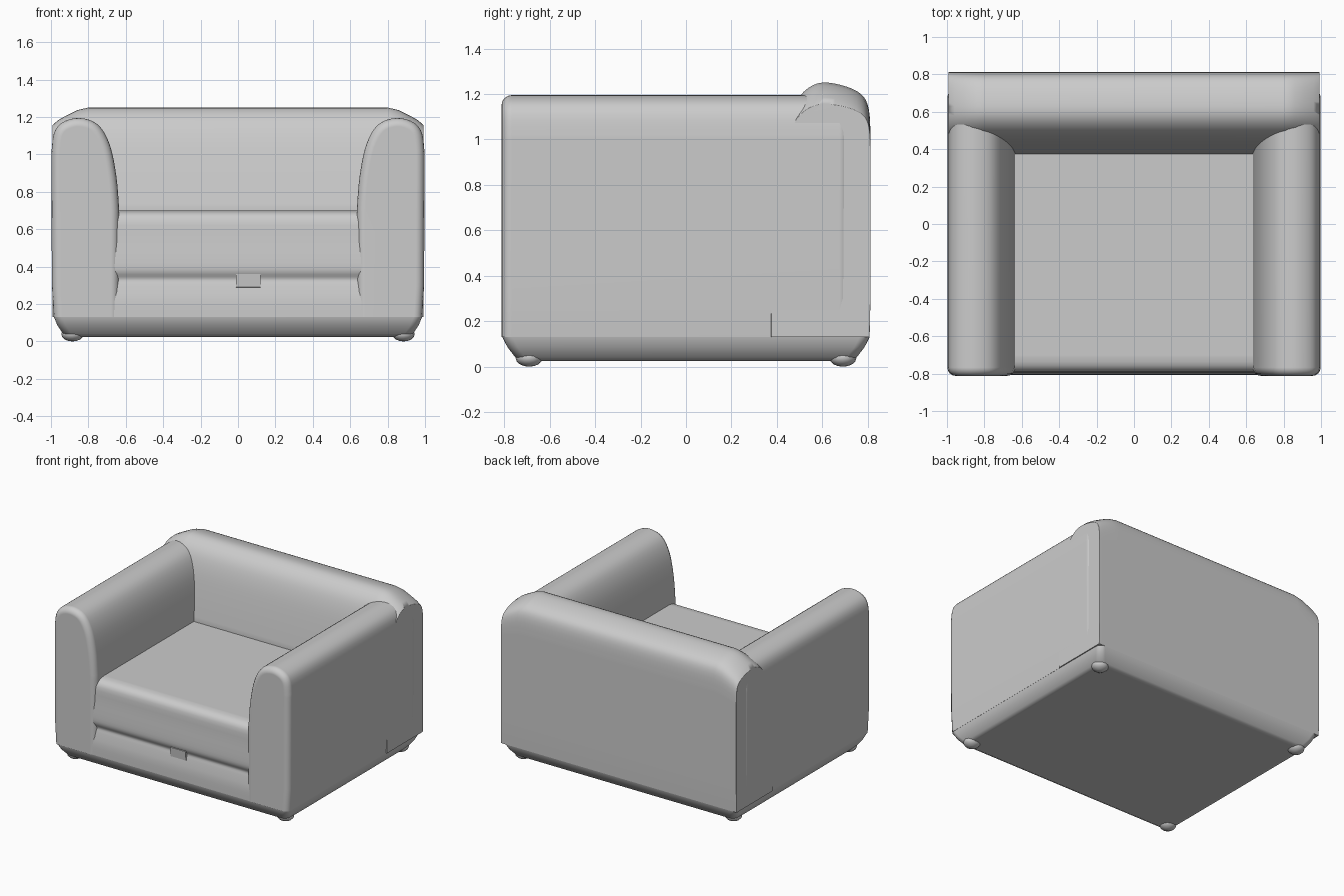
import bpy, bmesh, math

cube = bpy.data.objects.get("Cube")
if cube:
    bpy.data.objects.remove(cube, do_unlink=True)

# One plain upholstery colour
fabric = bpy.data.materials.new("grey_fabric")
fabric.use_nodes = True
GREY = (0.6, 0.6, 0.6, 1)
fabric.diffuse_color = GREY
fabric.node_tree.nodes["Principled BSDF"].inputs["Base Color"].default_value = GREY

FLOOR = 0.13   # where the upholstery meets the plinth
SEAT = 0.70


def finish(name, bm):
    bmesh.ops.recalc_face_normals(bm, faces=bm.faces)
    mesh = bpy.data.meshes.new(name)
    bm.to_mesh(mesh)
    bm.free()
    mesh.materials.append(fabric)
    obj = bpy.data.objects.new(name, mesh)
    bpy.context.collection.objects.link(obj)
    bpy.ops.object.select_all(action='DESELECT')
    obj.select_set(True)
    bpy.context.view_layer.objects.active = obj
    bpy.ops.object.shade_smooth_by_angle(angle=math.radians(50))
    obj.modifiers.new("even_shading", 'WEIGHTED_NORMAL').keep_sharp = True
    return obj


def loft(name, rings, bevel=0.0, low=FLOOR + 0.01):
    """Skin equal rings of points, cap both ends, round hard edges above low."""
    bm = bmesh.new()
    rows = [[bm.verts.new(p) for p in ring] for ring in rings]
    for a, b in zip(rows, rows[1:]):
        for i in range(len(a)):
            j = (i + 1) % len(a)
            bm.faces.new((a[i], a[j], b[j], b[i]))
    bm.faces.new(rows[0])
    bm.faces.new(rows[-1])
    bmesh.ops.recalc_face_normals(bm, faces=bm.faces)
    if bevel:
        hard = [e for e in bm.edges if e.calc_face_angle(0) > math.radians(50)
                and max(v.co.z for v in e.verts) > low]
        bmesh.ops.bevel(bm, geom=hard, offset=bevel, segments=4, profile=0.5,
                        affect='EDGES', clamp_overlap=True)
    return finish(name, bm)


def smooth_path(points, steps=4):
    """Catmull-Rom curve through the points."""
    out = []
    for i in range(len(points) - 1):
        p = [points[max(0, min(len(points) - 1, i + k))] for k in (-1, 0, 1, 2)]
        for s in range(steps):
            t = s / steps
            out.append(tuple(0.5 * (2 * b + (c - a) * t + (2 * a - 5 * b + 4 * c - d) * t * t
                                    + (3 * b - a - 3 * c + d) * t ** 3)
                             for a, b, c, d in zip(*p)))
    return out + [points[-1]]


# Arms: rolled tops, leaning slightly outwards on the inside
arm_top = smooth_path([(0.635, SEAT), (0.65, 0.88), (0.685, 1.05), (0.75, 1.16),
                       (0.85, 1.195), (0.94, 1.17), (0.985, 1.11), (0.998, 1.0)])
arm_profile = [(0.635, FLOOR)] + arm_top + [(0.995, 0.3), (0.985, FLOOR)]
for side, name in ((1, "left_arm"), (-1, "right_arm")):
    loft(name, [[(side * x, y, z) for x, z in arm_profile]
                for y in (-0.812, 0.72)], bevel=0.045)

# Back: thick rounded bolster whose ends drop down to meet the arms
back_top = smooth_path([(0.375, SEAT), (0.41, 0.9), (0.45, 1.08), (0.50, 1.19),
                        (0.58, 1.247), (0.68, 1.24), (0.77, 1.20), (0.805, 1.13), (0.812, 1.0)])
back_profile = [(0.375, FLOOR)] + back_top + [(0.812, 0.3), (0.808, FLOOR)]
half = [(0.992, 0.83), (0.96, 0.88), (0.91, 0.93), (0.86, 0.975), (0.80, 1.0)]
stations = [(-x, k) for x, k in half] + half[::-1]
loft("backrest", [[(x, y, z if z < SEAT else SEAT + (z - SEAT) * k) for y, z in back_profile]
                  for x, k in stations], bevel=0.035)

# Seat block: soft front edge and a shallow crease across the front
front = smooth_path([(-0.70, SEAT), (-0.755, 0.69), (-0.79, 0.65), (-0.797, 0.55), (-0.806, 0.42),
                     (-0.802, 0.37), (-0.785, 0.335), (-0.792, 0.30), (-0.806, 0.22),
                     (-0.808, FLOOR)], 3)
seat_profile = [(0.5, FLOOR), (0.5, SEAT)] + front
loft("seat", [[(x, y, z) for y, z in seat_profile] for x in (-0.68, 0.68)])

# Small pull tab hanging over the crease
loft("pull_tab", [[(x, -0.775, 0.365), (x, -0.804, 0.36), (x, -0.798, 0.29), (x, -0.775, 0.285)]
                  for x in (-0.01, 0.12)])


# Plinth: rounded rectangle tapering in to the underside
def rounded_rect(hx, hy, r, z, steps=4):
    pts = []
    for q, (sx, sy) in enumerate(((1, 1), (-1, 1), (-1, -1), (1, -1))):
        for s in range(steps + 1):
            a = math.pi / 2 * (q + s / steps)
            pts.append((sx * (hx - r) + r * math.cos(a), sy * (hy - r) + r * math.sin(a), z))
    return pts


loft("plinth", [rounded_rect(0.90, 0.72, 0.04, 0.025), rounded_rect(0.935, 0.75, 0.045, 0.04),
                rounded_rect(0.965, 0.785, 0.045, 0.085), rounded_rect(0.984, 0.808, 0.045, FLOOR),
                rounded_rect(0.984, 0.806, 0.045, FLOOR + 0.03)])

# Low stub feet under the corners
for sx, side in ((1, "left"), (-1, "right")):
    for sy, end in ((1, "back"), (-1, "front")):
        bm = bmesh.new()
        bmesh.ops.create_uvsphere(bm, u_segments=16, v_segments=8, radius=1)
        for v in bm.verts:
            v.co = (sx * 0.885 + v.co.x * 0.06, sy * 0.69 + v.co.y * 0.06, 0.04 + v.co.z * 0.04)
        finish(f"{end}_{side}_foot", bm)
